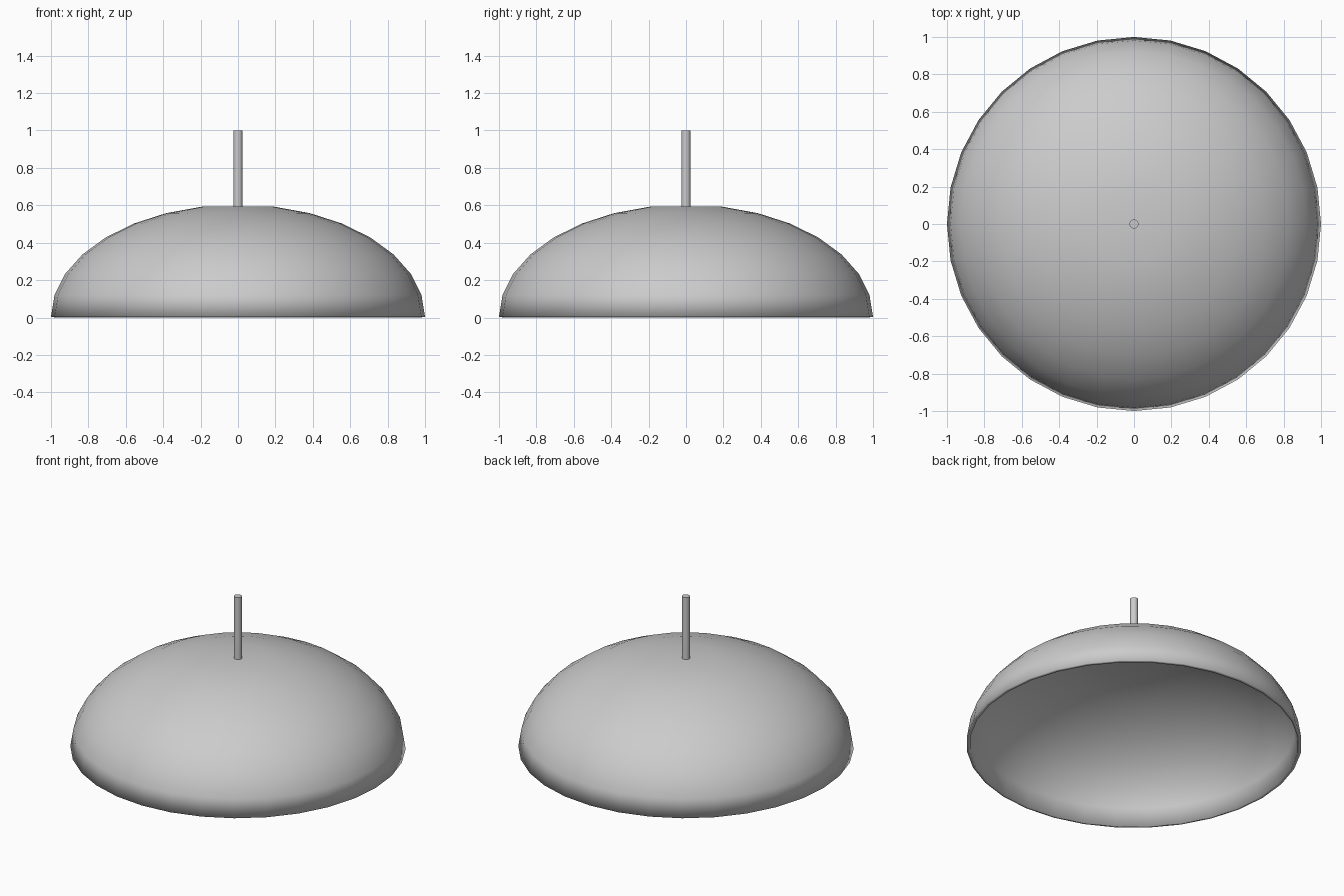
import bpy, bmesh, math

if "Cube" in bpy.data.objects:
    bpy.data.objects.remove(bpy.data.objects["Cube"])


def finish(bm, name, angle):
    bmesh.ops.recalc_face_normals(bm, faces=bm.faces)
    mesh = bpy.data.meshes.new(name)
    bm.to_mesh(mesh)
    bm.free()
    obj = bpy.data.objects.new(name, mesh)
    bpy.context.collection.objects.link(obj)
    bpy.ops.object.select_all(action='DESELECT')
    obj.select_set(True)
    bpy.context.view_layer.objects.active = obj
    bpy.ops.object.shade_smooth_by_angle(angle=math.radians(angle))
    return obj


# Lamp shade: stacked rings of a flattened half sphere, closed by a flat top
SEGMENTS, HEIGHT, BASE, WALL = 32, 0.6, 0.004, 0.02
STEP = 2 * math.pi / SEGMENTS
bm = bmesh.new()
rings = []
for i in range(8):
    r, z = math.cos(i * STEP), BASE + HEIGHT * math.sin(i * STEP)
    rings.append([bm.verts.new((r * math.cos(k * STEP), r * math.sin(k * STEP), z))
                  for k in range(SEGMENTS)])
for low, high in zip(rings, rings[1:]):
    for k in range(SEGMENTS):
        n = (k + 1) % SEGMENTS
        bm.faces.new((low[k], low[n], high[n], high[k]))
top = bm.faces.new(rings[-1])
top.normal_update()
if top.normal.z < 0:
    top.normal_flip()
# Make sure the open shell faces outward
shade = finish(bm, "lamp_shade", 30)
if shade.data.polygons[-1].normal.z < 0:
    shade.data.flip_normals()
wall = shade.modifiers.new("wall", 'SOLIDIFY')
wall.thickness = WALL
wall.offset = -1

# Stem rising from the flat top
STEM_BOTTOM, STEM_TOP = 0.58, 1.0
bm = bmesh.new()
bmesh.ops.create_cone(bm, cap_ends=True, segments=32, radius1=0.024, radius2=0.024,
                      depth=STEM_TOP - STEM_BOTTOM)
bmesh.ops.translate(bm, verts=bm.verts, vec=(0, 0, (STEM_TOP + STEM_BOTTOM) / 2))
finish(bm, "hanging_stem", 30)
